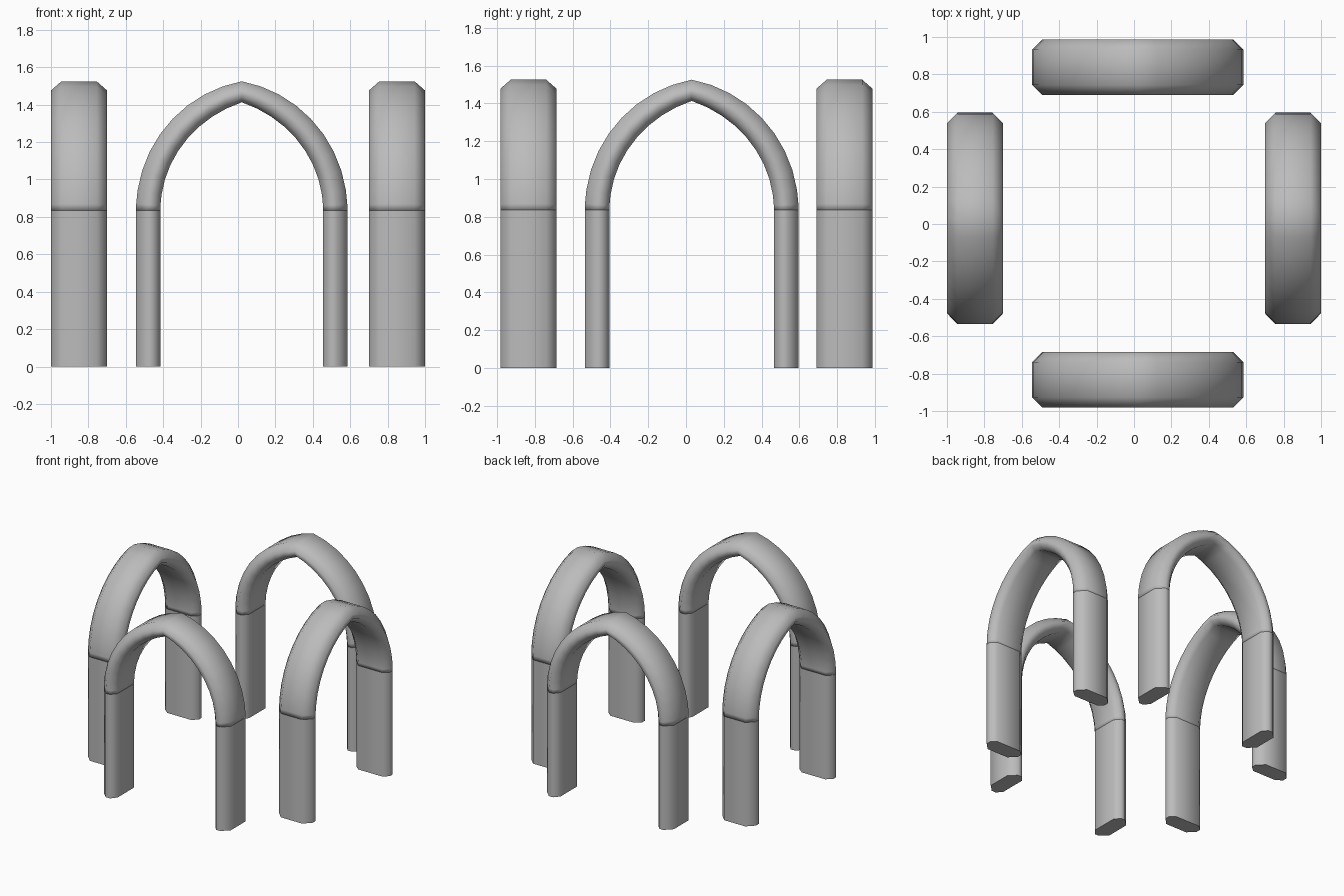
import bpy, bmesh
from math import sqrt, pi, radians, acos, cos, sin

cube = bpy.data.objects.get("Cube")
if cube:
    bpy.data.objects.remove(cube, do_unlink=True)

grey = bpy.data.materials.new("stone grey")
grey.use_nodes = True
colour = (0.5, 0.5, 0.5, 1)
grey.diffuse_color = colour
grey.node_tree.nodes["Principled BSDF"].inputs["Base Color"].default_value = colour

SPRING = 0.835              # height where the arch leaves the legs
OUTER, INNER = 0.565, 0.435  # half spans
RISE_OUT, RISE_IN = 0.69, 0.578
HALF_DEPTH = 0.149

# Chamfered section: (0 outer .. 1 inner, position across the depth)
half = [(0, 0.094), (0.43, HALF_DEPTH), (0.72, HALF_DEPTH), (1, 0.105)]
SECTION = half + [(t, -w) for t, w in reversed(half)]


def curve_point(s, span, rise, a):
    """Point on one side of a pointed arch, s = 0 at the spring, 1 at the apex."""
    u = 1 - span / a
    b = rise / sqrt(1 - u * u)
    angle = s * acos(u)
    return span - a + a * cos(angle), SPRING + b * sin(angle)


def ring_at(s, side):
    xo, zo = curve_point(s, OUTER, RISE_OUT, 0.69)
    xi, zi = curve_point(s, INNER, RISE_IN, 0.66)
    return [(side * (xo + (xi - xo) * t), w, zo + (zi - zo) * t) for t, w in SECTION]


def loft(name, rings):
    bm = bmesh.new()
    loops = [[bm.verts.new(p) for p in ring] for ring in rings]
    n = len(SECTION)
    for a, b in zip(loops, loops[1:]):
        for i in range(n):
            j = (i + 1) % n
            bm.faces.new((a[i], a[j], b[j], b[i]))
    bm.faces.new(loops[0])
    bm.faces.new(loops[-1][::-1])
    bmesh.ops.recalc_face_normals(bm, faces=bm.faces)
    for f in bm.faces:
        f.smooth = True
    mesh = bpy.data.meshes.new(name)
    bm.to_mesh(mesh)
    bm.free()
    mesh.materials.append(grey)
    return mesh


def leg_rings(side):
    return [[(side * (OUTER - (OUTER - INNER) * t), w, z) for t, w in SECTION]
            for z in (0, SPRING)]


steps = [0, 0.035] + [i / 9 for i in range(1, 10)]
arch = loft("arch", [ring_at(s, -1) for s in steps]
            + [ring_at(s, 1) for s in reversed(steps[:-1])])
legs = {"right": loft("leg", leg_rings(-1)), "left": loft("leg", leg_rings(1))}

# Four arches standing around an open square
places = {"front": (0.02, -0.833, 0), "back": (0.02, 0.838, 0),
          "right": (-0.85, 0.03, pi / 2), "left": (0.85, 0.03, pi / 2)}
for place, (x, y, turn) in places.items():
    parts = [(place + "_arch", arch)]
    parts += [(f"{place}_{side}_leg", mesh) for side, mesh in legs.items()]
    for name, mesh in parts:
        ob = bpy.data.objects.new(name, mesh.copy())
        ob.location = (x, y, 0)
        ob.rotation_euler.z = turn
        bpy.context.collection.objects.link(ob)
        if name.endswith("leg"):
            bpy.ops.object.select_all(action="DESELECT")
            ob.select_set(True)
            bpy.context.view_layer.objects.active = ob
            bpy.ops.object.shade_smooth_by_angle(angle=radians(60))
